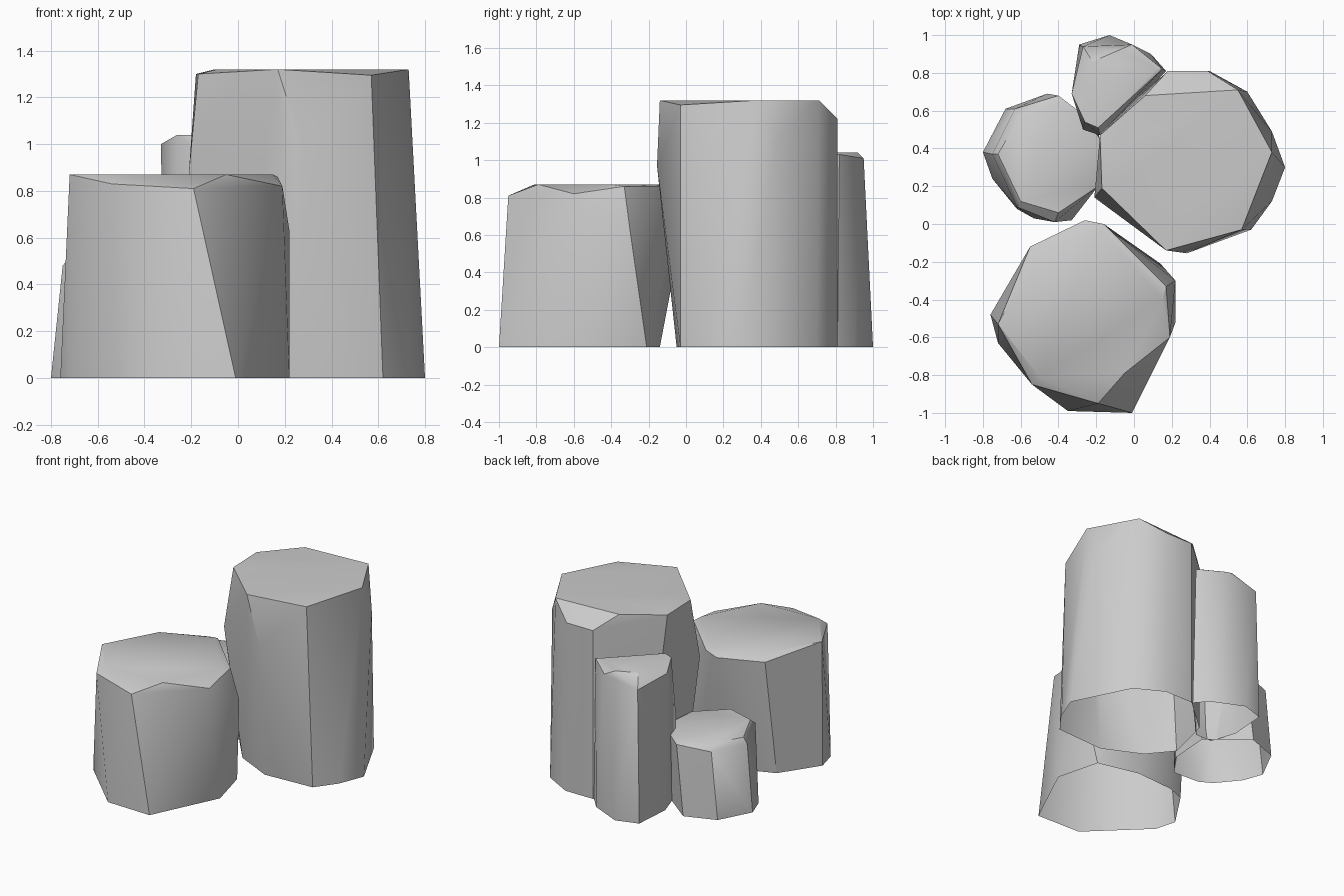
import bpy, bmesh, math


def column(name, base, mid, top):
    """Chipped rock column: hull of a ground outline, side knuckles and a bevelled top; open underneath."""
    bm = bmesh.new()
    for x, y in base:
        bm.verts.new((x, y, 0))
    for p in mid + top:
        bm.verts.new(p)
    bmesh.ops.convex_hull(bm, input=bm.verts[:])
    # drop interior leftovers and the underside
    bmesh.ops.delete(bm, geom=[v for v in bm.verts if not v.link_faces], context='VERTS')
    under = [f for f in bm.faces if max(v.co.z for v in f.verts) < 0.001]
    bmesh.ops.delete(bm, geom=under, context='FACES')
    me = bpy.data.meshes.new(name)
    bm.to_mesh(me)
    bm.free()
    ob = bpy.data.objects.new(name, me)
    bpy.context.collection.objects.link(ob)
    bpy.ops.object.select_all(action='DESELECT')
    ob.select_set(True)
    bpy.context.view_layer.objects.active = ob
    bpy.ops.object.shade_smooth_by_angle(angle=math.radians(30))
    return ob


# wide column at the front
column("front_column",
       [(-.35, -.99), (-.01, -1.0), (.22, -.52), (.14, -.21), (-.16, -.14),
        (-.45, -.16), (-.58, -.21), (-.76, -.48), (-.72, -.63)],
       [(.22, -.30, .63)],
       [(-.54, -.85, .83), (-.19, -.95, .81), (.19, -.60, .82), (.17, -.33, .86),
        (-.16, 0, .86), (-.26, .02, .84), (-.55, -.12, .83), (-.72, -.53, .87),
        (-.05, -.79, .87), (-.50, -.81, .87), (-.52, -.16, .87), (.15, -.40, .87),
        (-.18, -.02, .87)])

# tallest column on the right
column("tall_column",
       [(.62, -.03), (.73, .12), (.80, .30), (.60, .70), (.40, .81), (.18, .81),
        (-.08, .58), (-.16, .25), (-.02, .08), (.25, -.05)],
       [(.73, .49, 1.11), (.28, -.155, .97), (-.21, .14, .88)],
       [(.57, -.03, 1.295), (.73, .38, 1.32), (.55, .71, 1.32), (.39, .81, 1.22),
        (.18, .81, 1.22), (.06, .68, 1.32), (-.18, .47, 1.30), (-.17, .19, 1.30),
        (-.10, .40, 1.32), (-.09, .19, 1.32), (.17, -.14, 1.32)])

# narrow column at the back
column("back_column",
       [(-.29, .95), (-.13, 1.0), (.09, .90), (.17, .81), (-.12, .50),
        (-.25, .50), (-.31, .68)],
       [(-.27, .50, .60)],
       [(-.33, .69, 1.0), (-.27, .94, .96), (-.01, .95, 1.01), (.15, .82, 1.03),
        (-.18, .47, .98), (-.19, .51, 1.04), (-.26, .54, 1.04), (-.25, .72, 1.04),
        (-.22, .86, 1.04), (-.08, .92, 1.04), (.12, .82, 1.04)])

# short column on the left
column("short_column",
       [(-.80, .38), (-.75, .24), (-.62, .08), (-.53, .03), (-.33, .02), (-.21, .18),
        (-.19, .48), (-.46, .69), (-.68, .61)],
       [],
       [(-.75, .37, .48), (-.63, .61, .48), (-.40, .68, .50), (-.27, .58, .51),
        (-.18, .45, .51), (-.19, .20, .50), (-.42, .01, .47), (-.62, .09, .49),
        (-.72, .37, .52), (-.61, .56, .52), (-.40, .63, .52), (-.24, .42, .52),
        (-.25, .20, .52), (-.40, .06, .52), (-.60, .12, .52)])
